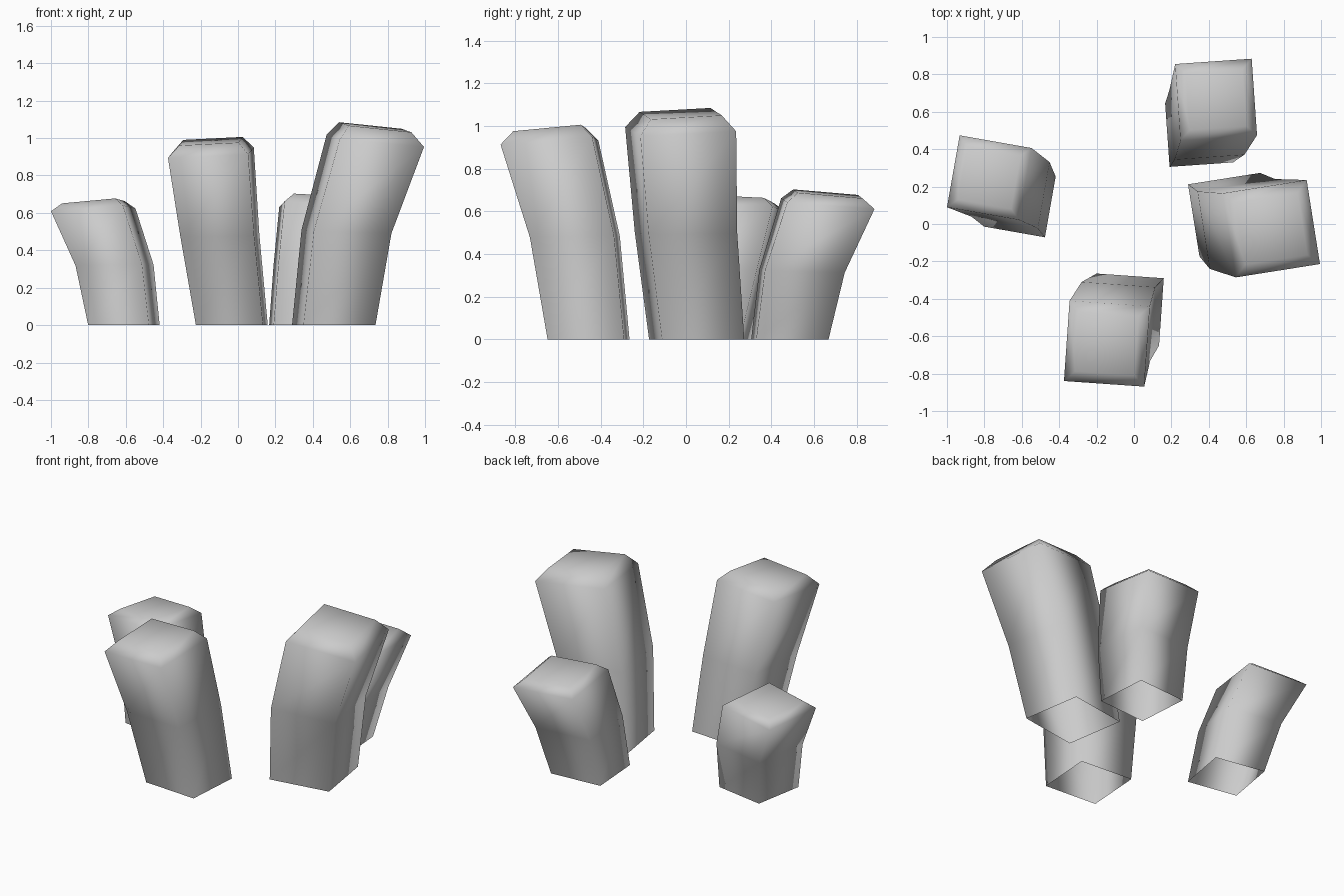
import bpy, bmesh
from mathutils import Vector, Matrix
from math import radians

cube = bpy.data.objects.get("Cube")
if cube:
    bpy.data.objects.remove(cube, do_unlink=True)

# Single plain grey
grey = bpy.data.materials.new("plain_grey")
grey.use_nodes = True
colour = (0.6, 0.6, 0.6, 1)
grey.diffuse_color = colour
grey.node_tree.nodes["Principled BSDF"].inputs["Base Color"].default_value = colour

CORNERS = [(-.5, -.5), (.5, -.5), (.5, .5), (-.5, .5)]


def post(name, turn, rings):
    """Bent square post, open underneath. rings: (x, y, z, side, tilt)"""
    bm = bmesh.new()
    spin = Matrix.Rotation(radians(turn), 3, 'Z')
    lean = Vector((rings[2][0] - rings[0][0], rings[2][1] - rings[0][1], 0))
    loops = []
    for x, y, z, side, tilt in rings:
        loop = []
        for cx, cy in CORNERS:
            off = spin @ Vector((cx * side, cy * side, 0))
            drop = -tilt * lean.dot(off)
            loop.append(bm.verts.new((x + off.x, y + off.y, z + drop)))
        loops.append(loop)
    for low, high in zip(loops, loops[1:]):
        for i in range(4):
            j = (i + 1) % 4
            bm.faces.new((low[i], low[j], high[j], high[i]))
    bm.faces.new(loops[-1])
    for f in bm.faces:
        f.smooth = True
    mesh = bpy.data.meshes.new(name)
    bm.to_mesh(mesh)
    bm.free()
    mesh.materials.append(grey)
    obj = bpy.data.objects.new(name, mesh)
    bpy.context.collection.objects.link(obj)


def leaning_post(name, turn, base, mid, top, sides, heights):
    """Base, bend, shoulder and bevelled cap of one post"""
    s0, s1, s2 = sides
    h1, h2, h3 = heights
    post(name, turn, [
        (*base, 0, s0, 0),
        (*mid, h1, s1, .15),
        (*top, h2, s2, .45),
        (*top, h3, s2 * .74, .5),
    ])


leaning_post("right_post", -10, (-.61, .12), (-.66, .185), (-.774, .248),
             (.33, .36, .39), (.32, .616, .657))
leaning_post("front_post", -4, (-.033, -.457), (-.097, -.521), (-.145, -.64),
             (.36, .395, .43), (.48, .922, .983))
leaning_post("left_post", 9, (.512, .05), (.58, 0), (.734, -.025),
             (.39, .42, .455), (.5, .985, 1.058))
leaning_post("back_post", 4, (.348, .487), (.39, .544), (.439, .665),
             (.34, .375, .41), (.32, .636, .682))
